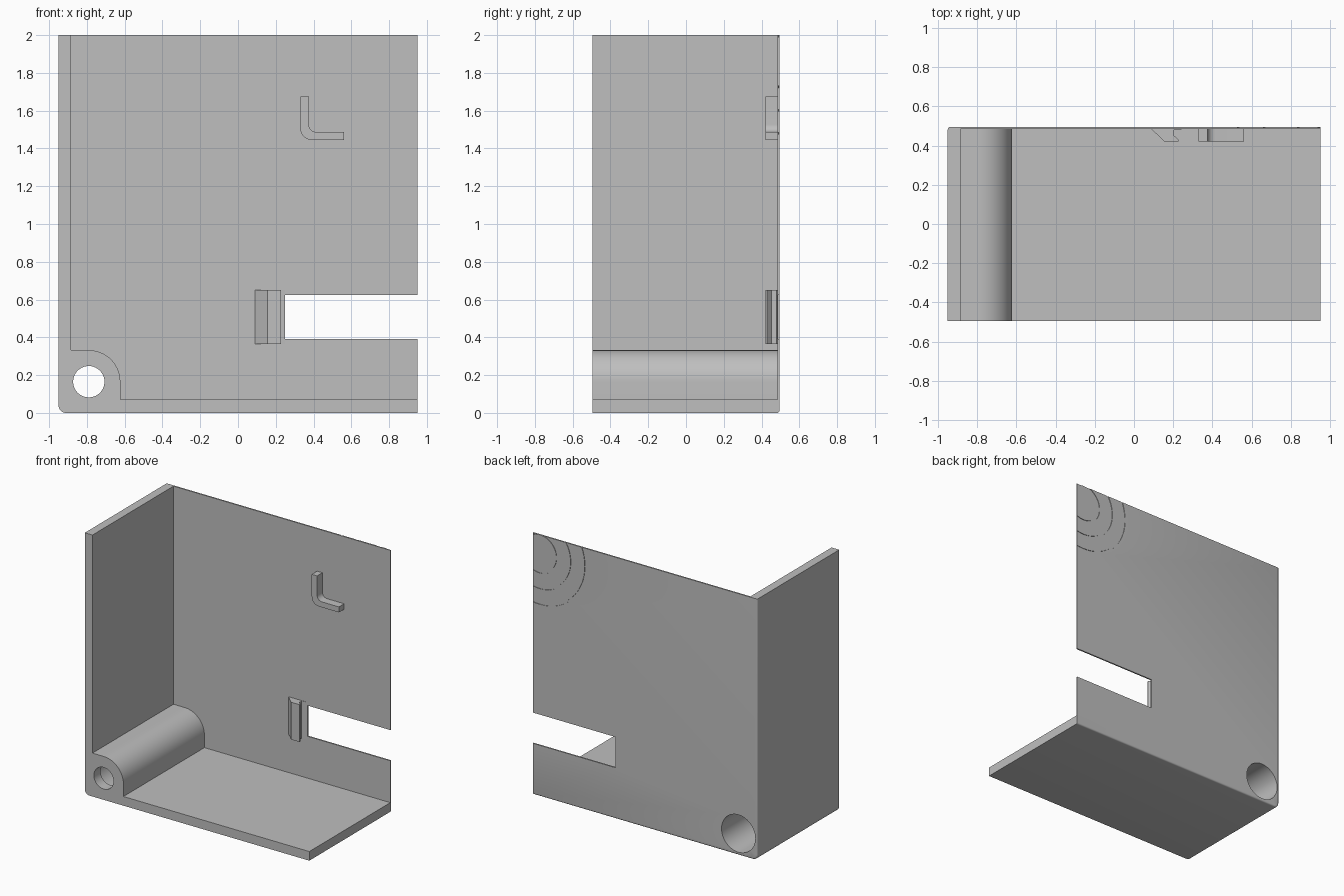
import bpy, bmesh, math
from mathutils import Vector

cube = bpy.data.objects.get("Cube")
if cube:
    bpy.data.objects.remove(cube, do_unlink=True)

grey = bpy.data.materials.new("plain_grey")
grey.use_nodes = True
grey.diffuse_color = (0.52, 0.52, 0.52, 1)
grey.node_tree.nodes["Principled BSDF"].inputs["Base Color"].default_value = grey.diffuse_color

FRONT, BACK, WALL = -0.495, 0.495, 0.484
HOLE_X, HOLE_Z, BOSS_R = -0.79, 0.165, 0.167


def arc(cx, cy, r, start, end, steps):
    """Points on an arc, angles in degrees."""
    angles = [math.radians(start + (end - start) * i / steps) for i in range(steps + 1)]
    return [(cx + r * math.cos(a), cy + r * math.sin(a)) for a in angles]


def prism(name, outline, low, high, axis="y", bevel_rule=None):
    """Extrude a closed outline (x,z along y, or x,y along z)."""
    bm = bmesh.new()
    place = (lambda p: (p[0], low, p[1])) if axis == "y" else (lambda p: (p[0], p[1], low))
    face = bm.faces.new([bm.verts.new(place(p)) for p in outline])
    grown = bmesh.ops.extrude_face_region(bm, geom=[face])["geom"]
    offset = Vector((0, high - low, 0)) if axis == "y" else Vector((0, 0, high - low))
    bmesh.ops.translate(bm, vec=offset, verts=[g for g in grown if isinstance(g, bmesh.types.BMVert)])
    bmesh.ops.recalc_face_normals(bm, faces=bm.faces)
    if bevel_rule:
        edges = [e for e in bm.edges if bevel_rule(e)]
        bmesh.ops.bevel(bm, geom=edges, offset=0.012, segments=3, profile=0.5, affect="EDGES")
    return make_object(name, bm)


def make_object(name, bm):
    mesh = bpy.data.meshes.new(name)
    bm.to_mesh(mesh)
    bm.free()
    mesh.materials.append(grey)
    obj = bpy.data.objects.new(name, mesh)
    bpy.context.collection.objects.link(obj)
    return obj


def activate(obj):
    bpy.ops.object.select_all(action="DESELECT")
    obj.select_set(True)
    bpy.context.view_layer.objects.active = obj


def cut(target, cutter):
    cutter.hide_render = True
    activate(target)
    mod = target.modifiers.new("cut", "BOOLEAN")
    mod.operation, mod.solver, mod.object = "DIFFERENCE", "EXACT", cutter
    bpy.ops.object.modifier_apply(modifier=mod.name)
    bpy.data.objects.remove(cutter, do_unlink=True)


def smooth(obj):
    activate(obj)
    bpy.ops.object.shade_smooth_by_angle(angle=math.radians(35))


def ring_cutter(cx, cz, radius, width):
    """Thin annulus that engraves the back of the panel."""
    n = 64
    bm = bmesh.new()
    loops = []
    for r, y in ((radius, BACK - 0.004), (radius + width, BACK - 0.004),
                 (radius + width, BACK + 0.02), (radius, BACK + 0.02)):
        loops.append([bm.verts.new((x, y, z)) for x, z in arc(cx, cz, r, 0, 360, n)[:-1]])
    for k in range(4):
        a, b = loops[k], loops[(k + 1) % 4]
        for i in range(n):
            j = (i + 1) % n
            bm.faces.new((a[i], a[j], b[j], b[i]))
    bmesh.ops.recalc_face_normals(bm, faces=bm.faces)
    return make_object("ring_cutter", bm)


# Case corner: solid block with a rounded lower corner and softened back edges
def outer_back_edge(e):
    on_back = all(v.co.y > BACK - 0.001 for v in e.verts)
    mid = (e.verts[0].co + e.verts[1].co) / 2
    return on_back and (mid.x < -0.9 or mid.z < 0.04) and mid.z < 1.99


case = prism("case_corner", [(0.95, 0), (0.95, 2), (-0.95, 2)]
             + arc(-0.91, 0.04, 0.04, 180, 270, 8), FRONT, BACK, bevel_rule=outer_back_edge)

# Hollow interior, leaving the side wall, floor, back panel and screw boss
cut(case, prism("cavity", [(-0.885, 2.1), (-0.885, HOLE_Z + BOSS_R)]
                + arc(HOLE_X, HOLE_Z, BOSS_R, 90, 0, 20)
                + [(HOLE_X + BOSS_R, 0.07), (1.1, 0.07), (1.1, 2.1)], -0.6, WALL))

# Screw hole with a deep wide bore from the back
cut(case, prism("screw_hole", arc(HOLE_X, HOLE_Z, 0.083, 0, 360, 40)[:-1], -0.6, 0.0))
cut(case, prism("wide_bore", arc(HOLE_X, HOLE_Z, 0.143, 0, 360, 48)[:-1], FRONT + 0.08, 0.6))

# Open slot in the back panel
cut(case, prism("slot", [(0.25, 0.39), (1.1, 0.39), (1.1, 0.625), (0.25, 0.625)], 0.3, 0.6))

# Engraved rings near the upper back corner
for radius in (0.14, 0.26, 0.38):
    cut(case, ring_cutter(0.89, 1.86, radius, 0.012))
smooth(case)

# Snap clip beside the slot
prism("snap_clip", [(0.085, 0.488), (0.155, 0.42), (0.227, 0.42), (0.227, 0.43),
                    (0.203, 0.452), (0.203, 0.48), (0.25, 0.484), (0.25, 0.488)],
      0.365, 0.65, axis="z")

# L-shaped locating rib
rib = prism("locating_rib", [(0.375, 1.675), (0.33, 1.675)]
            + arc(0.39, 1.505, 0.06, 180, 270, 8)
            + [(0.56, 1.445), (0.56, 1.487)]
            + arc(0.415, 1.527, 0.04, 270, 180, 8), 0.42, 0.488)
smooth(rib)
